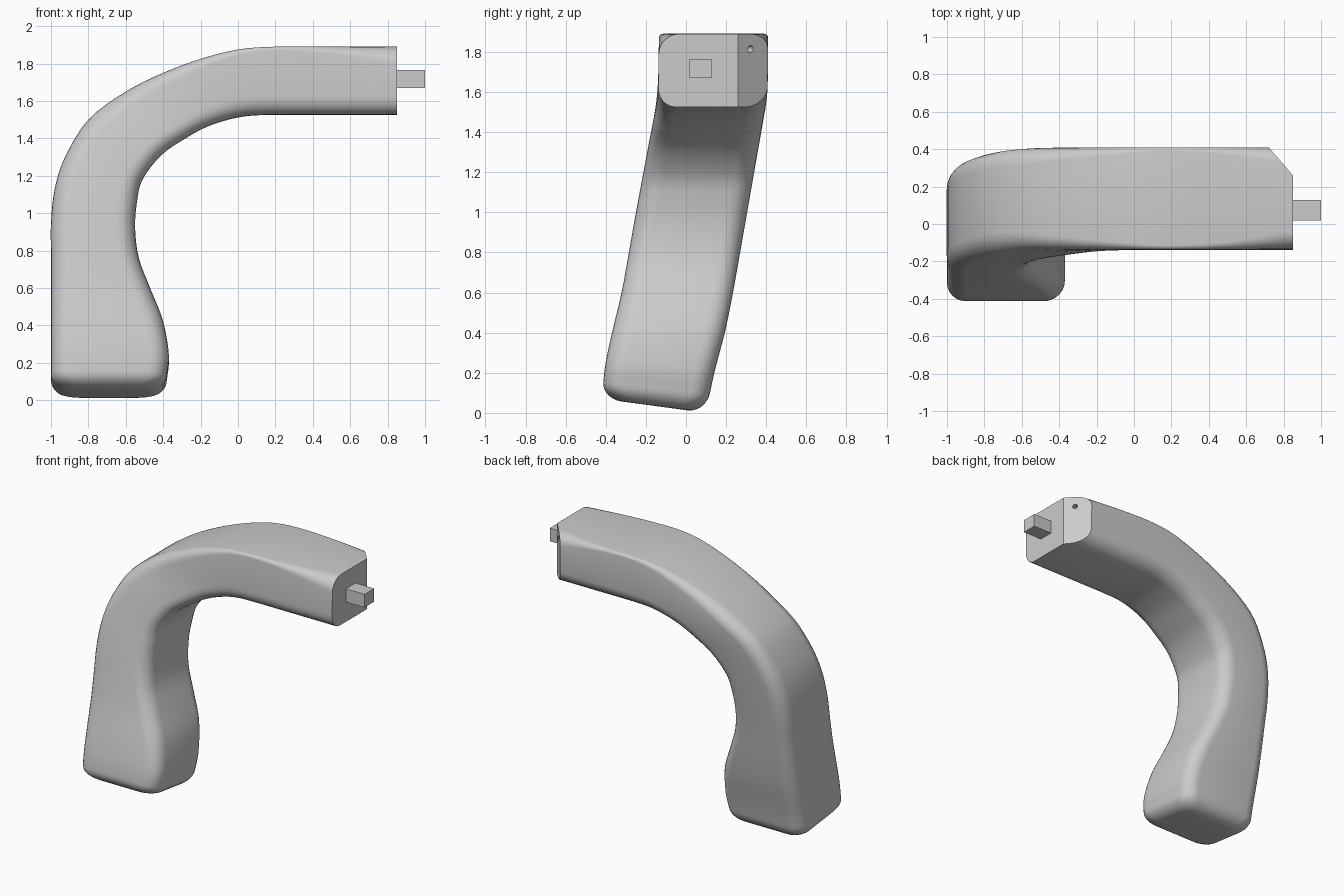
import bpy, bmesh
from math import sin, cos, pi
from mathutils import Vector

old = bpy.data.objects.get("Cube")
if old:
    bpy.data.objects.remove(old, do_unlink=True)

grey = bpy.data.materials.new("plain grey")
grey.use_nodes = True
grey.diffuse_color = (0.6, 0.6, 0.6, 1)
grey.node_tree.nodes["Principled BSDF"].inputs["Base Color"].default_value = (0.6, 0.6, 0.6, 1)

# Centre line sections: outer x, outer z, inner x, inner z, outer edge radius
SECTIONS = [
    (-1, .1, -.38, .1, .1), (-1, .22, -.37, .22, .1), (-1, .42, -.4, .42, .1),
    (-1, .6, -.47, .6, .1), (-1, .78, -.53, .76, .1), (-1, .95, -.55, .92, .1),
    (-.98, 1.13, -.54, 1.06, .1), (-.925, 1.3, -.51, 1.18, .1),
    (-.8, 1.5, -.41, 1.31, .1), (-.6, 1.65, -.28, 1.4, .09),
    (-.4, 1.75, -.17, 1.46, .07), (-.2, 1.825, -.05, 1.5, .05),
    (0, 1.875, .06, 1.52, .03), (.2, 1.89, .2, 1.525, .02),
    (.5, 1.89, .5, 1.525, .04), (.85, 1.89, .85, 1.525, .1),
]
# Height, front y, back y of the leaning body
LEAN = [(0, -.42, .1), (.2, -.405, .14), (.4, -.37, .195), (.6, -.32, .235),
        (1, -.25, .305), (1.4, -.175, .375), (1.58, -.138, .407), (1.9, -.135, .41)]
DEPTH, EDGE, STEPS, ARC = .54, .1, 4, 7


def lean_at(z):
    """Softened front and back y at a height."""
    total = Vector((0, 0))
    for k in range(-2, 3):
        h = min(max(z + k * .03, 0), 1.9)
        for a, b in zip(LEAN, LEAN[1:]):
            if h <= b[0]:
                f = (h - a[0]) / (b[0] - a[0])
                total += Vector(a[1:]).lerp(Vector(b[1:]), f)
                break
    return total / 5


def smooth_sections(keys):
    """Catmull-Rom interpolation of the section list."""
    result = []
    for i in range(len(keys) - 1):
        p = [keys[max(0, min(len(keys) - 1, i + k))] for k in (-1, 0, 1, 2)]
        for s in range(STEPS):
            t = s / STEPS
            result.append([(2 * b + (c - a) * t + (2 * a - 5 * b + 4 * c - d) * t * t
                            + (3 * b - a - 3 * c + d) * t ** 3) / 2 for a, b, c, d in zip(*p)])
    return result + [list(keys[-1])]


def ring(bm, section, inset=0):
    """One rounded rectangular cross-section."""
    ox, oz, ix, iz, radius = section
    outer, inner = Vector((ox, oz)), Vector((ix, iz))
    width = (inner - outer).length
    verts = []
    for corner in range(4):
        at_inner, at_back = corner in (1, 2), corner in (2, 3)
        r = EDGE if at_inner else radius
        cs = width - inset - r if at_inner else inset + r
        ct = DEPTH - inset - r if at_back else inset + r
        for k in range(ARC):
            a = pi + corner * pi / 2 + k / (ARC - 1) * pi / 2
            s, t = cs + r * cos(a), ct + r * sin(a)
            x, z = outer.lerp(inner, s / width)
            front, back = lean_at(z)
            y = front + (back - front) * t / DEPTH
            z += .07 * (1 - t / DEPTH) * max(0, 1 - z / .4)  # sloping foot
            verts.append(bm.verts.new((x, y, z)))
    return verts


def make_object(name, bm):
    bmesh.ops.recalc_face_normals(bm, faces=bm.faces)
    mesh = bpy.data.meshes.new(name)
    bm.to_mesh(mesh)
    bm.free()
    obj = bpy.data.objects.new(name, mesh)
    bpy.context.collection.objects.link(obj)
    mesh.materials.append(grey)
    return obj


# Curved body with a rounded foot
bm = bmesh.new()
rings = []
for k in range(7):
    a = k / 7 * pi / 2
    h = EDGE * (1 - sin(a))
    x0, _, x1, _, r = SECTIONS[0]
    rings.append((( x0, EDGE - h, x1, EDGE - h, r), EDGE * (1 - cos(a))))
rings = [((s[0], EDGE - EDGE * cos(k / 7 * pi / 2), s[2], EDGE - EDGE * cos(k / 7 * pi / 2), s[4]),
          EDGE * (1 - sin(k / 7 * pi / 2))) for k, s in enumerate([SECTIONS[0]] * 7)]
rings += [(s, 0) for s in smooth_sections(SECTIONS)]
loops = [ring(bm, s, d) for s, d in rings]
for lo, hi in zip(loops, loops[1:]):
    for i in range(len(lo)):
        j = (i + 1) % len(lo)
        bm.faces.new((lo[i], lo[j], hi[j], hi[i]))
bm.faces.new(loops[0])
bm.faces.new(loops[-1])

# Slanted cut on the back corner of the open end
cut = bmesh.ops.bisect_plane(bm, geom=bm.verts[:] + bm.edges[:] + bm.faces[:],
                             plane_co=(.85, .26, 0), plane_no=(.15, .13, 0), clear_outer=True)
bmesh.ops.holes_fill(bm, edges=[e for e in bm.edges if e.is_boundary], sides=0)
body = make_object("curved_body", bm)

# Small pin hole drilled into the slanted face
bm = bmesh.new()
bmesh.ops.create_cone(bm, cap_ends=True, segments=20, radius1=.017, radius2=.017, depth=.16)
turn = Vector((.15, .13, 0)).to_track_quat("Z", "Y").to_matrix()
bmesh.ops.rotate(bm, verts=bm.verts, matrix=turn)
bmesh.ops.translate(bm, verts=bm.verts, vec=(.797, .321, 1.815))
drill = make_object("pin_hole_cutter", bm)
drill.hide_render = True
mod = body.modifiers.new("pin hole", "BOOLEAN")
mod.operation, mod.solver, mod.object = "DIFFERENCE", "EXACT", drill
bpy.ops.object.select_all(action="DESELECT")
body.select_set(True)
bpy.context.view_layer.objects.active = body
bpy.ops.object.modifier_apply(modifier=mod.name)
bpy.data.objects.remove(drill, do_unlink=True)
bpy.ops.object.shade_smooth_by_angle(angle=.6)

# Square peg on the open end
bm = bmesh.new()
bmesh.ops.create_cube(bm, size=1)
bmesh.ops.scale(bm, verts=bm.verts, vec=(.2, .11, .095))
bmesh.ops.translate(bm, verts=bm.verts, vec=(.9, .073, 1.717))
make_object("square_peg", bm)
